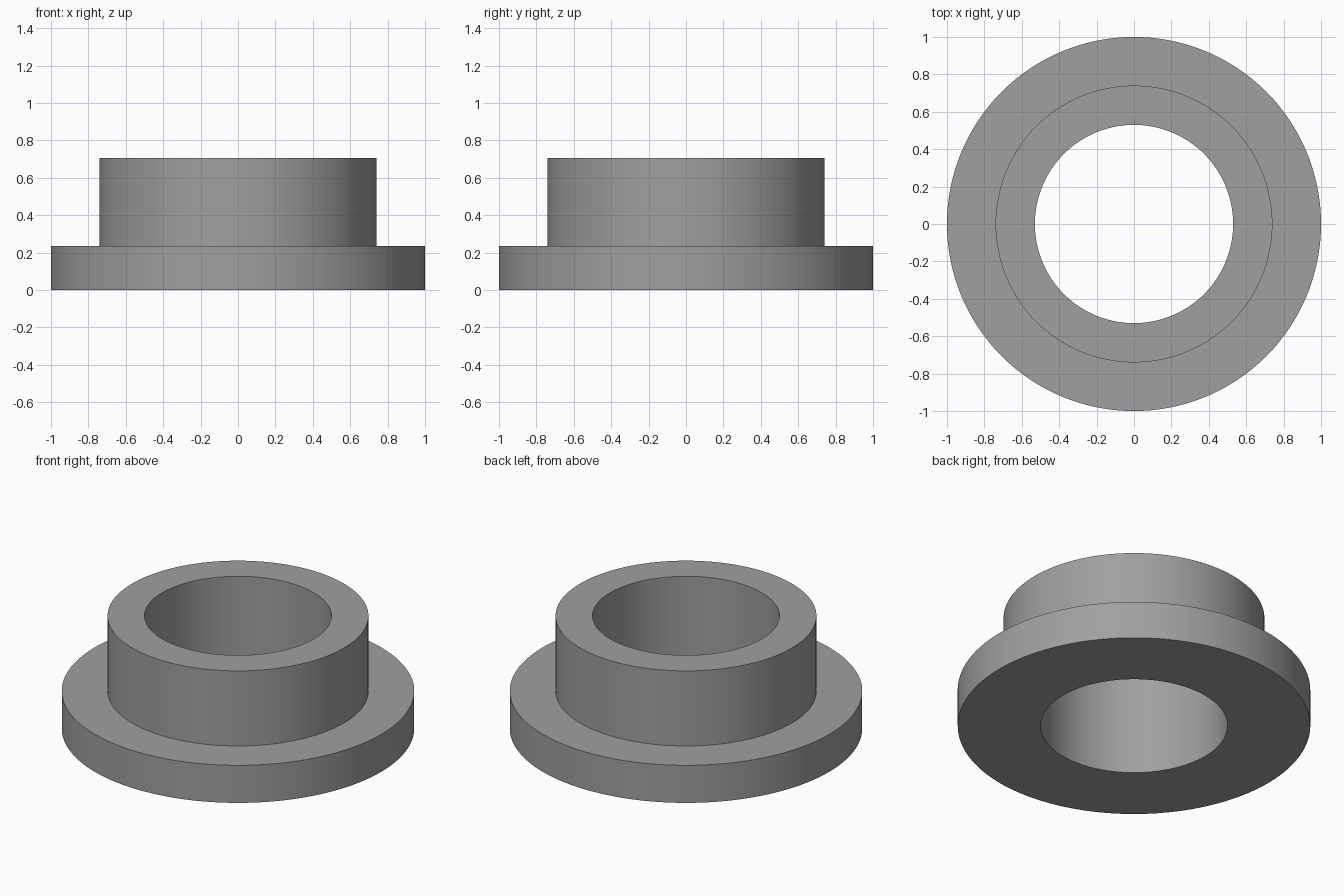
import bpy
import bmesh
import math

if "Cube" in bpy.data.objects:
    bpy.data.objects.remove(bpy.data.objects["Cube"])

SEGMENTS = 128

# Closed cross-section (radius, height) of the flanged bushing
PROFILE = [(0.53, 0.0), (1.0, 0.0), (1.0, 0.235),
           (0.74, 0.235), (0.74, 0.705), (0.53, 0.705)]


def revolve(name, profile, segments):
    """Turn a closed cross-section into a ring around the z axis."""
    bm = bmesh.new()
    rings = []
    for i in range(segments):
        a = 2 * math.pi * i / segments
        rings.append([bm.verts.new((r * math.cos(a), r * math.sin(a), z))
                      for r, z in profile])
    n = len(profile)
    for i in range(segments):
        here, there = rings[i], rings[(i + 1) % segments]
        for j in range(n):
            k = (j + 1) % n
            bm.faces.new((here[j], there[j], there[k], here[k]))
    bmesh.ops.recalc_face_normals(bm, faces=bm.faces)
    mesh = bpy.data.meshes.new(name)
    bm.to_mesh(mesh)
    bm.free()
    obj = bpy.data.objects.new(name, mesh)
    bpy.context.collection.objects.link(obj)
    return obj


# Flange, sleeve and bore in one turned solid
bushing = revolve("flanged_bushing", PROFILE, SEGMENTS)

grey = bpy.data.materials.new("plain grey")
grey.diffuse_color = (0.35, 0.35, 0.35, 1.0)
grey.use_nodes = True
grey.node_tree.nodes["Principled BSDF"].inputs["Base Color"].default_value = grey.diffuse_color
bushing.data.materials.append(grey)

# Smooth round walls with sharp rims
bpy.context.view_layer.objects.active = bushing
bushing.select_set(True)
bpy.ops.object.shade_smooth_by_angle(angle=math.radians(30))
